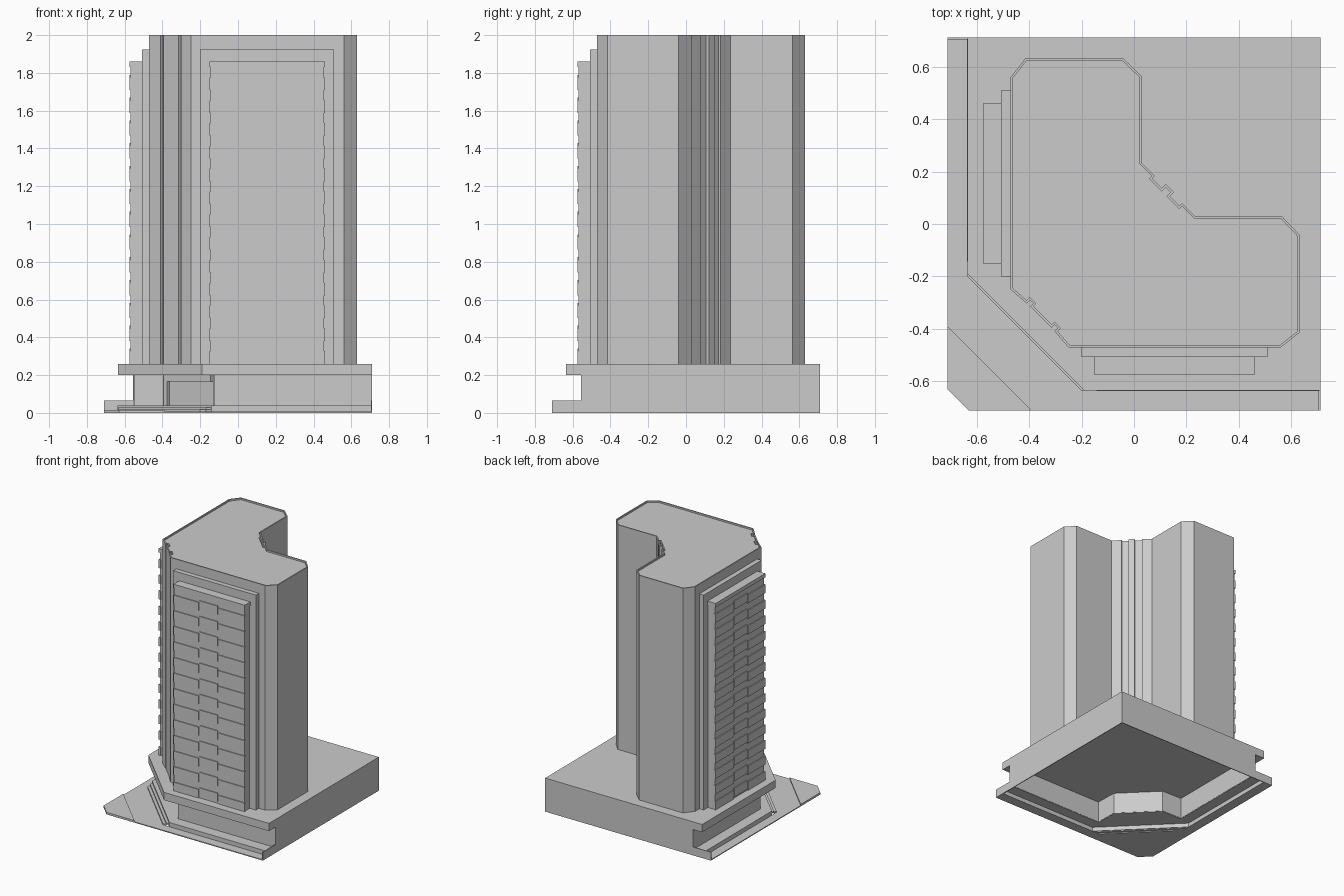
import bpy, bmesh
from mathutils import Vector

old = bpy.data.objects.get("Cube")
if old:
    bpy.data.objects.remove(old, do_unlink=True)

grey = bpy.data.materials.new("concrete grey")
grey.use_nodes = True
tone = (0.6, 0.6, 0.6, 1)
grey.diffuse_color = tone
grey.node_tree.nodes["Principled BSDF"].inputs["Base Color"].default_value = tone


def finish(name, bm):
    bmesh.ops.recalc_face_normals(bm, faces=bm.faces)
    mesh = bpy.data.meshes.new(name)
    bm.to_mesh(mesh)
    bm.free()
    mesh.materials.append(grey)
    obj = bpy.data.objects.new(name, mesh)
    bpy.context.collection.objects.link(obj)
    return obj


def prism(name, outline, z0, z1, rim=0, drop=0):
    """Extrude a plan outline; an optional rim leaves a sunken roof inside it."""
    bm = bmesh.new()
    bottom = bm.faces.new([bm.verts.new((x, y, z0)) for x, y in outline])
    geom = bmesh.ops.extrude_face_region(bm, geom=[bottom])["geom"]
    bmesh.ops.translate(bm, vec=(0, 0, z1 - z0),
                        verts=[g for g in geom if isinstance(g, bmesh.types.BMVert)])
    bmesh.ops.recalc_face_normals(bm, faces=bm.faces)
    if rim:
        top = max(bm.faces, key=lambda f: f.calc_center_median().z)
        bmesh.ops.inset_region(bm, faces=[top], thickness=rim, use_even_offset=True)
        inner = bmesh.ops.extrude_face_region(bm, geom=[top])["geom"]
        bmesh.ops.translate(bm, vec=(0, 0, -drop),
                            verts=[g for g in inner if isinstance(g, bmesh.types.BMVert)])
        if top.is_valid:
            bm.faces.remove(top)
    return finish(name, bm)


def ribbon(name, path, z0, z1, thick=0.005):
    """Thin upright wall along a plan path."""
    bm = bmesh.new()
    cols = [[bm.verts.new((x, y, z)) for z in (z0, z1)] for x, y in path]
    for a, b in zip(cols, cols[1:]):
        bm.faces.new((a[0], b[0], b[1], a[1]))
    obj = finish(name, bm)
    mod = obj.modifiers.new("thickness", "SOLIDIFY")
    mod.thickness = thick
    mod.offset = 0
    return obj


def mirrored(path):
    """Complete a half path across the diagonal x = y."""
    return path + [(y, x) for x, y in reversed(path)]


def add_box(bm, lo, hi):
    lo, hi = Vector(lo), Vector(hi)
    made = bmesh.ops.create_cube(bm, size=1)["verts"]
    for v in made:
        v.co = (lo + hi) / 2 + v.co * (hi - lo)


# Tower with chamfered corners, slotted front corner and recessed inner corner
half = [(-0.315, -0.375), (-0.303, -0.387), (-0.291, -0.399), (-0.303, -0.411),
        (-0.25, -0.47), (0.56, -0.47), (0.63, -0.415), (0.63, -0.04),
        (0.565, 0.028), (0.235, 0.028), (0.183, 0.08), (0.173, 0.07),
        (0.137, 0.106), (0.152, 0.121)]
front_corner = [(-0.345, -0.365), (-0.315, -0.395), (-0.303, -0.385), (-0.291, -0.397),
                (-0.303, -0.409)]
tower_outline = mirrored(front_corner[1:] + half[4:])
prism("tower", tower_outline, 0.26, 2.0, rim=0.009, drop=0.012)

# Podium: roof slab and thin outer walls, open below
slab = [(-0.635, 0.71), (-0.635, -0.19), (-0.19, -0.635), (0.71, -0.635), (0.71, 0.71)]
prism("podium_slab", slab, 0.2, 0.26)
wall_profile = [(-0.71, 0), (-0.71, 0.065), (-0.555, 0.065), (-0.555, 0.2),
                (0.71, 0.2), (0.71, 0)]
for name, swap in (("right_podium_wall", False), ("back_podium_wall", True)):
    bm = bmesh.new()
    rings = []
    for d in (0.704, 0.71):
        rings.append([bm.verts.new((p, d, z) if swap else (d, p, z))
                      for p, z in wall_profile])
        bm.faces.new(rings[-1])
    for i in range(len(wall_profile)):
        j = (i + 1) % len(wall_profile)
        bm.faces.new((rings[0][i], rings[0][j], rings[1][j], rings[1][i]))
    finish(name, bm)

# Recessed ground floor wall with the diagonal entrance
shop_wall = mirrored([(0.705, -0.55), (-0.125, -0.55), (-0.13, -0.38)])
ribbon("ground_floor_wall", shop_wall, 0.035, 0.2)
prism("entrance_lintel", [(-0.13, -0.38), (-0.38, -0.13), (-0.395, -0.145), (-0.145, -0.395)],
      0.165, 0.2)
prism("entrance_jamb", [(-0.36, -0.15), (-0.38, -0.13), (-0.395, -0.145), (-0.375, -0.165)],
      0.04, 0.165)

# Raised walkway, its riser and the corner steps
edge = mirrored([(0.705, -0.635), (-0.14, -0.635)])
prism("walkway", edge + shop_wall[::-1], 0.032, 0.04)
ribbon("walkway_riser", edge, 0, 0.04)
for i, top in enumerate((0.017, 0.028)):
    a, b = -0.2 + 0.03 * i, -0.17 + 0.03 * i
    prism(f"corner_step_{i + 1}", mirrored([(a, -0.635), (b, -0.635)])[:1] +
          [(b, -0.635), (-0.635, b), (-0.635, a)], top - 0.011, top)

# Pavement and the raised planter at the clipped corner
pavement = mirrored([(0.705, -0.71), (-0.63, -0.71)])
prism("pavement", pavement + mirrored([(0.705, -0.635), (-0.2, -0.635)])[::-1], 0, 0.007)
prism("corner_planter", mirrored([(-0.39, -0.71), (-0.63, -0.71)]), 0, 0.016)

# Balcony bays: backing frame, bay body, then parapets floor by floor
FLOORS = 13
X0, X1, Z0, Z1 = -0.145, 0.455, 0.26, 1.86
for side in ("front", "left_side"):
    frame = bmesh.new()
    add_box(frame, (-0.2, -0.507, Z0), (0.508, -0.46, 1.925))
    body = bmesh.new()
    add_box(body, (X0, -0.568, Z0), (X1, -0.5, Z1 - 0.03))
    add_box(body, (X0 - 0.005, -0.575, Z1 - 0.03), (X1 + 0.005, -0.5, Z1))
    parapets = bmesh.new()
    pitch = (Z1 - 0.03 - Z0) / FLOORS
    width = X1 - X0
    columns = [(X0 - 0.005, X0 + width * 0.345), (X0 + width * 0.36, X0 + width * 0.62),
               (X0 + width * 0.635, X1 + 0.005)]
    for floor in range(FLOORS):
        z = Z0 + floor * pitch
        for n, (a, b) in enumerate(columns):
            lift = pitch * 0.12 if n == 1 else 0
            add_box(parapets, (a, -0.575, z + lift), (b, -0.56, z + lift + pitch * 0.55))
    for part, bm in (("bay_frame", frame), ("bay_body", body), ("bay_parapets", parapets)):
        if side == "left_side":
            for v in bm.verts:
                v.co.x, v.co.y = v.co.y, v.co.x
        finish(f"{side}_{part}", bm)
